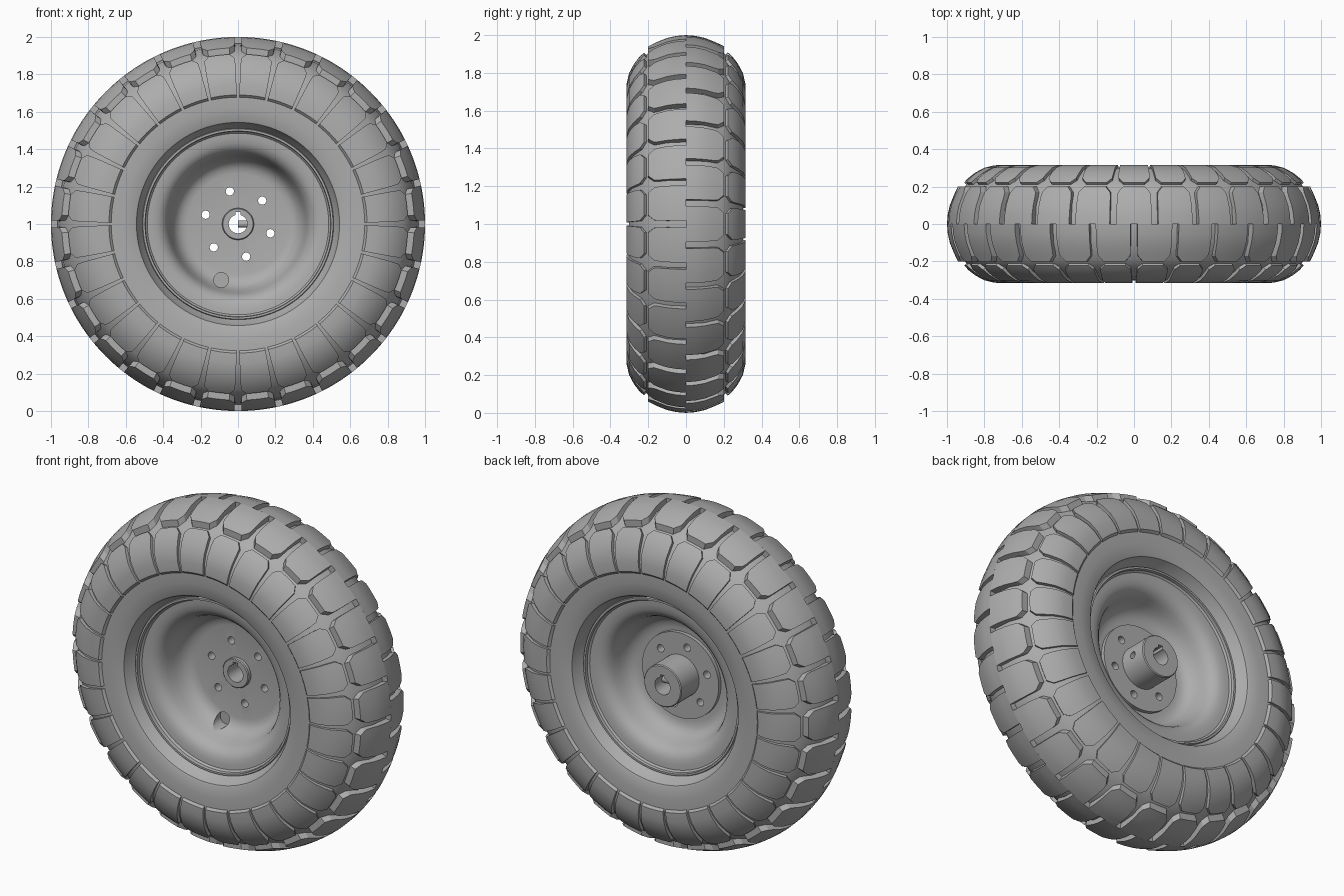
import bpy, bmesh, math
from mathutils import Matrix, Vector

if "Cube" in bpy.data.objects:
    bpy.data.objects.remove(bpy.data.objects["Cube"])

CENTRE = Vector((0, 0, 1))
BLOCKS = 28
PITCH = 2 * math.pi / BLOCKS

GREY = (0.42, 0.42, 0.42, 1)
grey = bpy.data.materials.new("matte grey")
grey.use_nodes = True
grey.diffuse_color = GREY
bsdf = grey.node_tree.nodes["Principled BSDF"]
bsdf.inputs["Base Color"].default_value = GREY
bsdf.inputs["Roughness"].default_value = 0.6


def polar(r, y, a):
    """Point at radius r and angle a around the axle."""
    return CENTRE + Vector((r * math.cos(a), y, r * math.sin(a)))


def finish(bm, name, angle=30):
    bmesh.ops.remove_doubles(bm, verts=bm.verts, dist=1e-5)
    bmesh.ops.recalc_face_normals(bm, faces=bm.faces)
    mesh = bpy.data.meshes.new(name)
    bm.to_mesh(mesh)
    bm.free()
    obj = bpy.data.objects.new(name, mesh)
    bpy.context.collection.objects.link(obj)
    mesh.materials.append(grey)
    bpy.ops.object.select_all(action="DESELECT")
    obj.select_set(True)
    bpy.context.view_layer.objects.active = obj
    if angle:
        bpy.ops.object.shade_smooth_by_angle(angle=math.radians(angle))
    return obj


def lathe(name, profile, segments=112):
    """Turn a closed (radius, y) profile around the axle."""
    bm = bmesh.new()
    rings = [[bm.verts.new(polar(r, y, 2 * math.pi * k / segments)) for k in range(segments)]
             for r, y in profile]
    for i, ring in enumerate(rings):
        nxt = rings[(i + 1) % len(rings)]
        for k in range(segments):
            m = (k + 1) % segments
            bm.faces.new((ring[k], ring[m], nxt[m], nxt[k]))
    return finish(bm, name)


def add_block(bm, stations, centre, side, drop, steps=6):
    """Raised tread block: curved top from (r, y, half width) stations, plus sunk walls."""
    rows = []
    for r, y, half in stations:
        rows.append([bm.verts.new(polar(r, side * y, centre + half * (2 * k / steps - 1)))
                     for k in range(steps + 1)])
    for a, b in zip(rows, rows[1:]):
        for k in range(steps):
            bm.faces.new((a[k], a[k + 1], b[k + 1], b[k]))
    border = (rows[0] + [row[-1] for row in rows[1:-1]] + rows[-1][::-1]
              + [row[0] for row in rows[-2:0:-1]])
    sunk = []
    for v in border:
        d = v.co - CENTRE
        radial = Vector((d.x, 0, d.z)).normalized()
        sunk.append(bm.verts.new(v.co - radial * drop[0] - Vector((0, side * drop[1], 0))))
    for i, v in enumerate(border):
        j = (i + 1) % len(border)
        bm.faces.new((v, border[j], sunk[j], sunk[i]))


def cylinder(r, start, end):
    """Cutter cylinder between two points."""
    axis = end - start
    bm = bmesh.new()
    place = Matrix.Translation((start + end) / 2) @ axis.to_track_quat("Z", "Y").to_matrix().to_4x4()
    bmesh.ops.create_cone(bm, cap_ends=True, segments=32, radius1=r, radius2=r,
                          depth=axis.length, matrix=place)
    return finish(bm, "cutter", 0)


def cut(obj, cutters):
    bpy.context.view_layer.objects.active = obj
    for c in cutters:
        mod = obj.modifiers.new("hole", "BOOLEAN")
        mod.operation, mod.solver, mod.object = "DIFFERENCE", "EXACT", c
        bpy.ops.object.modifier_apply(modifier=mod.name)


# Tyre carcass, mirrored front to back
half = [(0.955, 0.1), (0.91, 0.195), (0.885, 0.222), (0.85, 0.25), (0.8, 0.282),
        (0.745, 0.3), (0.69, 0.303), (0.62, 0.3), (0.55, 0.292), (0.543, 0.288),
        (0.52, 0.235), (0.495, 0.2)]
lathe("tyre_carcass", [(0.965, 0)] + half + [(r, -y) for r, y in reversed(half)])

# Centre and shoulder tread, the two sides staggered by half a pitch
H = PITCH / 2
centre_stations = [(1, 0, H - 0.018), (0.996, 0.05, H - 0.018), (0.985, 0.1, H - 0.018),
                   (0.965, 0.15, H - 0.019), (0.956, 0.17, H - 0.022), (0.942, 0.2, H - 0.05)]
shoulder_stations = [(0.908, 0.222, H - 0.05), (0.887, 0.245, H - 0.02), (0.85, 0.274, H - 0.016),
                     (0.8, 0.301, H - 0.014), (0.745, 0.314, H - 0.012), (0.69, 0.315, H - 0.011)]
for name, stations, drop in (("centre_tread", centre_stations, (0.05, 0)),
                             ("shoulder_tread", shoulder_stations, (0.025, 0.025))):
    bm = bmesh.new()
    for side, shift in ((-1, 0.5), (1, 0)):
        for i in range(BLOCKS):
            add_block(bm, stations, (i + shift) * PITCH, side, drop)
    finish(bm, name)

# Dished rim with a central disc
dish = [(0.27, 0), (0.3, 0.006), (0.325, 0.022), (0.345, 0.05), (0.36, 0.09), (0.372, 0.13),
        (0.385, 0.16), (0.405, 0.182), (0.43, 0.195), (0.46, 0.2), (0.485, 0.202), (0.495, 0.212),
        (0.497, 0.232), (0.508, 0.232), (0.512, 0.222), (0.512, 0.18)]
front = [(0.07, 0)] + [(r, -y) for r, y in dish]
back = [(r, 0.03 + y * 0.87) for r, y in reversed(dish)] + [(0.07, 0.03)]
rim = lathe("rim", front + back)

# Hub: front collar, bolted flange and axle tube
hub = lathe("hub", [(0.03, -0.025), (0.08, -0.025), (0.085, -0.02), (0.085, 0.02), (0.25, 0.02),
                    (0.25, 0.052), (0.122, 0.052), (0.122, 0.215), (0.117, 0.22), (0.03, 0.22)], 64)

# Axle bore with keyway, bolt holes, valve hole and set screw hole
through = [cylinder(0.05, polar(0, -0.3, 0), polar(0, 0.4, 0))]
for i in range(6):
    a = math.radians(44 + 60 * i)
    through.append(cylinder(0.022, polar(0.18, -0.3, a), polar(0.18, 0.4, a)))
bm = bmesh.new()
bmesh.ops.create_cube(bm, size=1, matrix=Matrix.Translation((0, 0.05, 1.04))
                      @ Matrix.Diagonal((0.028, 0.7, 0.05, 1)))
keyway = finish(bm, "cutter", 0)
screw = cylinder(0.02, polar(0, 0.135, 0), polar(0.2, 0.135, 0))
a = math.atan2(-0.3, -0.09)
valve = cylinder(0.04, polar(0.313, -0.3, a), polar(0.313, 0.02, a))
cut(rim, through[1:] + [valve])
cut(hub, through + [keyway, screw])
for c in through + [keyway, screw, valve]:
    bpy.data.objects.remove(c)

# Restore crisp edges around the cut holes
for obj in (rim, hub):
    bpy.ops.object.select_all(action="DESELECT")
    obj.select_set(True)
    bpy.context.view_layer.objects.active = obj
    bpy.ops.object.shade_smooth_by_angle(angle=math.radians(30))
